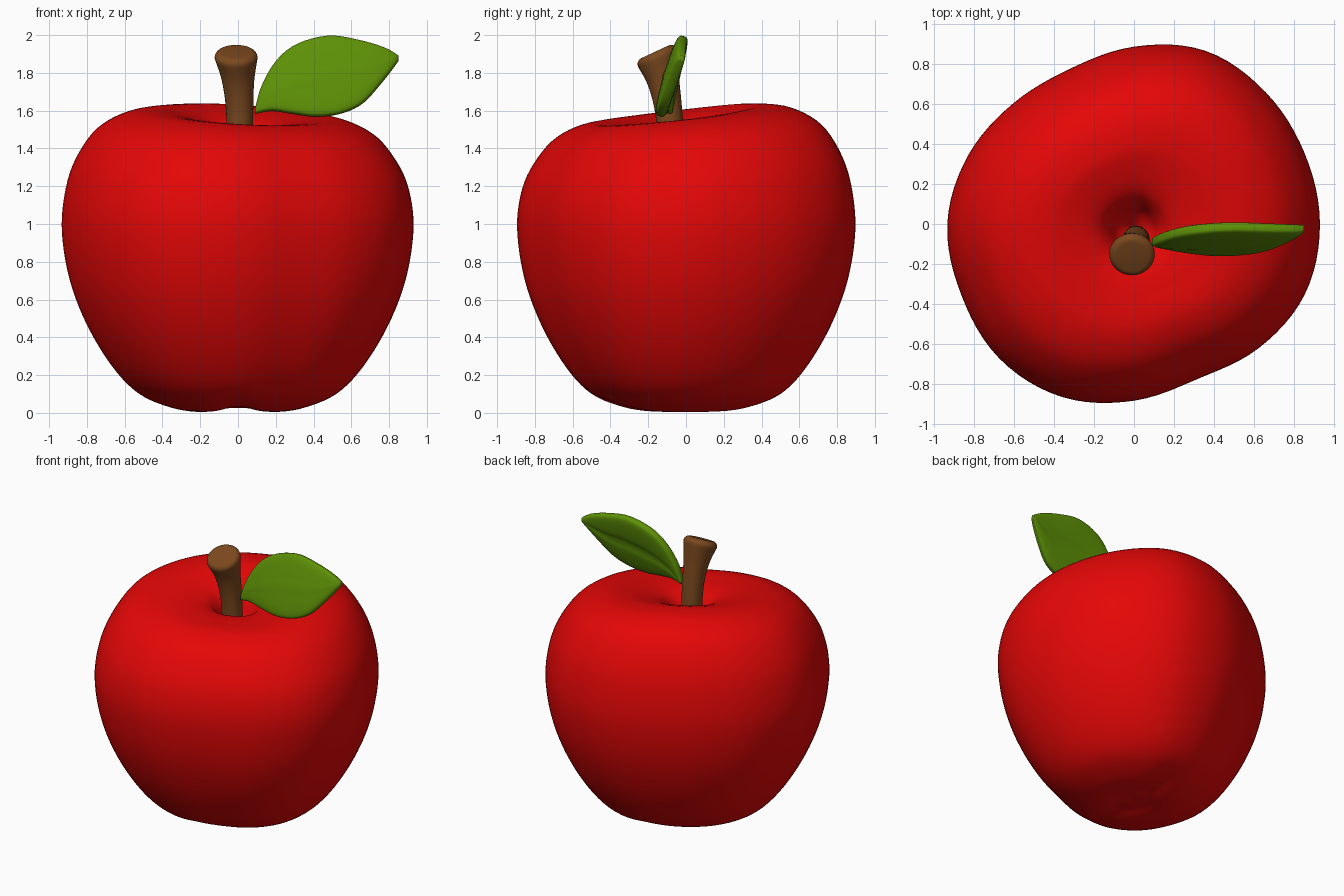
import bpy, bmesh, math
from mathutils import Vector

if "Cube" in bpy.data.objects:
    bpy.data.objects.remove(bpy.data.objects["Cube"])


def material(name, rgb):
    m = bpy.data.materials.new(name)
    m.diffuse_color = (*rgb, 1)
    m.use_nodes = True
    m.node_tree.nodes["Principled BSDF"].inputs["Base Color"].default_value = m.diffuse_color
    return m


def spline(pts, t, closed=False):
    """Catmull-Rom through pts, t in 0..1."""
    n = len(pts)
    spans = n if closed else n - 1
    f = t * spans
    i = int(f) if closed else min(int(f), spans - 1)
    f -= i

    def at(k):
        return Vector(pts[k % n] if closed else pts[max(0, min(n - 1, k))])
    a, b, c, d = at(i - 1), at(i), at(i + 1), at(i + 2)
    return 0.5 * (2 * b + (c - a) * f + (2 * a - 5 * b + 4 * c - d) * f ** 2
                  + (3 * b - a - 3 * c + d) * f ** 3)


def loft(name, rings, mat):
    """Skin a list of closed rings, with a fan at both ends."""
    n = len(rings[0])
    verts = [p for r in rings for p in r]
    faces = []
    for i in range(len(rings) - 1):
        for j in range(n):
            k = (j + 1) % n
            faces.append((i * n + j, i * n + k, (i + 1) * n + k, (i + 1) * n + j))
    for r, flip in ((0, True), (len(rings) - 1, False)):
        c = len(verts)
        verts.append(sum((Vector(p) for p in rings[r]), Vector()) / n)
        for j in range(n):
            a, b = r * n + j, r * n + (j + 1) % n
            faces.append((b, a, c) if flip else (a, b, c))
    me = bpy.data.meshes.new(name)
    me.from_pydata([tuple(v) for v in verts], [], faces)
    me.materials.append(mat)
    me.polygons.foreach_set("use_smooth", [True] * len(me.polygons))
    ob = bpy.data.objects.new(name, me)
    bpy.context.collection.objects.link(ob)
    return ob


def smooth(a, b, x):
    t = max(0, min(1, (x - a) / (b - a)))
    return t * t * (3 - 2 * t)


red = material("apple red", (0.78, 0.002, 0.002))
brown = material("stem brown", (0.20, 0.066, 0.013))
green = material("leaf green", (0.11, 0.28, 0.002))

# Apple body: lathe profile (radius fraction, height) with an uneven outline
profile = [(0.01, .03), (.1, .02), (.22, .005), (.38, .028), (.56, .10), (.71, .24),
           (.855, .46), (.955, .70), (1, .95), (.985, 1.15), (.925, 1.32), (.80, 1.48),
           (.63, 1.565), (.46, 1.58), (.31, 1.558), (.2, 1.52), (.14, 1.46),
           (.09, 1.37), (.01, 1.31)]
outline = [(r, 0) for r in (.928, .922, .930, .935, .885, .838, .852, .896,
                            .932, .932, .95, .935, .882, .836, .878, .922)]
N = 96
rings = []
for i in range(91):
    rho, z0 = spline(profile, i / 90)
    ring = []
    for j in range(N):
        th = 2 * math.pi * j / N
        r = rho * spline(outline, j / N, True)[0]
        x, y, z = r * math.cos(th), r * math.sin(th), z0
        # tilted rim, off-centre dimple and a cleft underneath
        if z0 > .9:
            top = 1 if rho < .5 else smooth(.95, 1.5, z0)
            z += .058 * math.cos(th - math.radians(118)) * top * min(1, rho / .42)
            y -= .02 * (1 - smooth(.1, .6, rho))
        elif z0 < .3:
            z += .03 * math.exp(-(x / .09) ** 2) * (1 - smooth(.25, .65, rho)) * smooth(.05, .2, rho)
        ring.append((x, y, z))
    rings.append(ring)
loft("apple_body", rings, red)

# Stem: flared tube leaning forward, with a rounded slanted end
path = [(.01, -.075, 1.25, .068), (.01, -.08, 1.45, .069), (.008, -.095, 1.62, .073),
        (0, -.12, 1.76, .086), (-.01, -.15, 1.88, .114)]
rings = []
lean = math.radians(25)


def stem_ring(c, r, tilt):
    return [(c[0] + r * math.cos(a), c[1] + r * math.sin(a) * math.cos(tilt),
             c[2] + r * math.sin(a) * math.sin(tilt))
            for a in (2 * math.pi * k / 32 for k in range(32))]


for i in range(25):
    x, y, z, r = spline(path, i / 24)
    rings.append(stem_ring((x, y, z), r, lean * (i / 24) ** 1.5))
for k in range(1, 7):
    a = k / 6 * math.pi / 2
    h = .035 * math.sin(a)
    rings.append(stem_ring((-.01, -.15 - h * .42, 1.88 + h * .9), .079 + .035 * math.cos(a), lean))
loft("stem", rings, brown)

# Leaf: plump cushion between an upper and a lower edge curve, creased along the middle
upper = [(.09, 1.61), (.125, 1.73), (.20, 1.86), (.31, 1.95), (.48, 1.995),
         (.65, 1.97), (.78, 1.93), (.85, 1.89)]
lower = [(.09, 1.585), (.18, 1.60), (.29, 1.585), (.41, 1.57), (.54, 1.585),
         (.66, 1.64), (.77, 1.76), (.85, 1.865)]
normal = Vector((0, .96, -.28))
rings = []
for i in range(49):
    u = (1 - math.cos(math.pi * i / 48)) / 2      # finer towards both ends
    t, b = spline(upper, u), spline(lower, u)
    h = .012 + .030 * math.sin(math.pi * u) ** .5 if 0 < i < 48 else .012
    ring = []
    for k in range(48):
        a = 2 * math.pi * k / 48
        s, w = math.cos(a), math.sin(a)
        s = math.copysign(abs(s) ** .9, s)
        x, z = (t + b) / 2 + (t - b) / 2 * s
        y = -.145 + (z - 1.57) * .30 + .05 * (1 - u) ** 4 + .03 * u ** 4
        crease = math.exp(-(s / .13) ** 2) * math.sin(math.pi * u)
        off = h * math.copysign(abs(w) ** .5, w) - (.016 if w > 0 else .004) * crease
        ring.append(Vector((x, y, z)) + normal * off)
    rings.append(ring)
loft("leaf", rings, green)

# Make every surface face outward
for ob in bpy.context.collection.objects:
    bm = bmesh.new()
    bm.from_mesh(ob.data)
    bmesh.ops.recalc_face_normals(bm, faces=bm.faces)
    bm.to_mesh(ob.data)
    bm.free()
